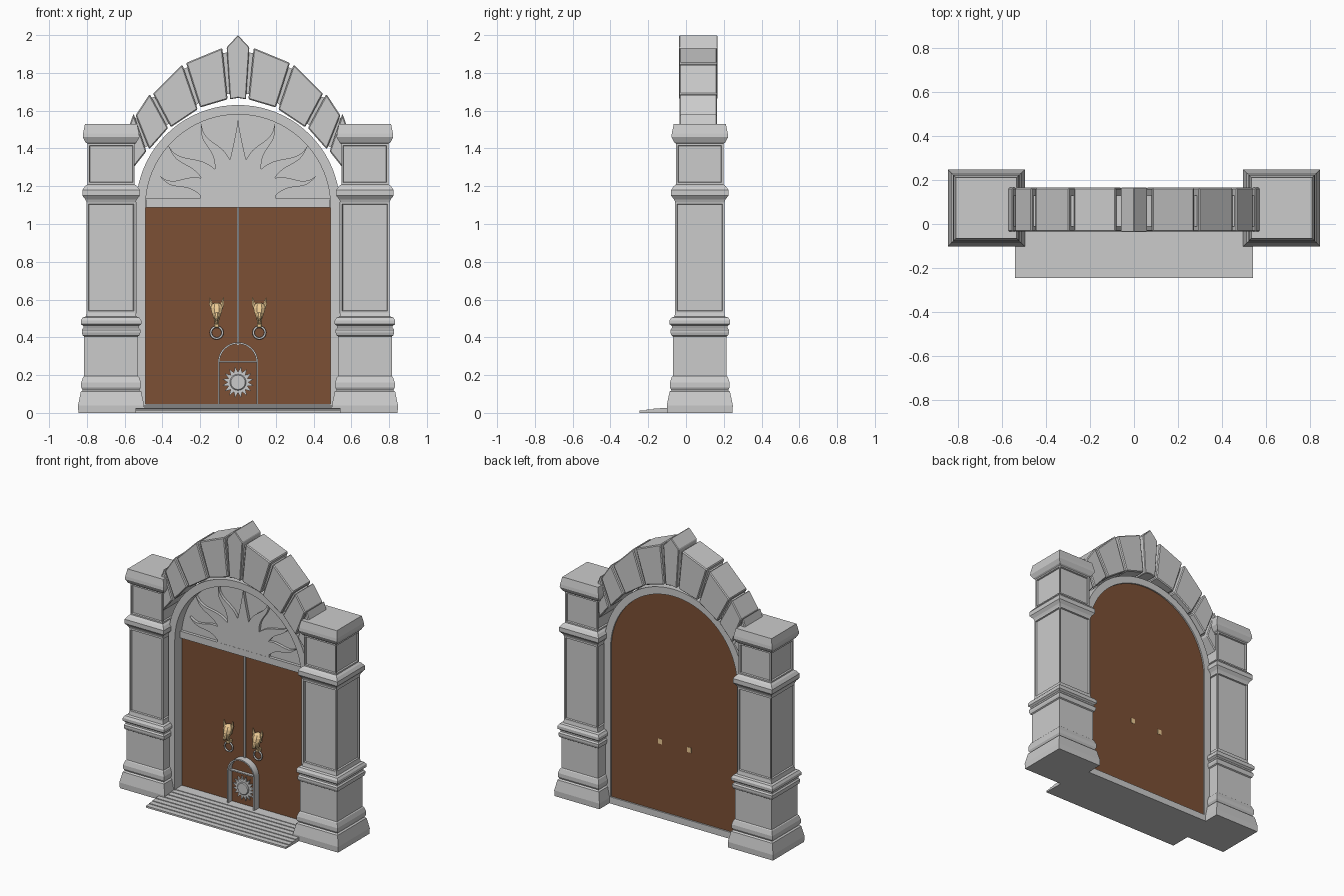
import bpy, bmesh
from math import sin, cos, pi, radians, sqrt

if "Cube" in bpy.data.objects:
    bpy.data.objects.remove(bpy.data.objects["Cube"])


def material(name, rgb):
    m = bpy.data.materials.new(name)
    m.diffuse_color = (*rgb, 1)
    m.use_nodes = True
    m.node_tree.nodes["Principled BSDF"].inputs["Base Color"].default_value = m.diffuse_color
    return m


WOOD = material("brown_wood", (0.2, 0.08, 0.035))
BRASS = material("pale_brass", (0.85, 0.6, 0.3))


def finish(name, bm, mat=None, bevel=0, smooth=False):
    bmesh.ops.recalc_face_normals(bm, faces=bm.faces)
    me = bpy.data.meshes.new(name)
    bm.to_mesh(me)
    bm.free()
    ob = bpy.data.objects.new(name, me)
    bpy.context.collection.objects.link(ob)
    if mat:
        me.materials.append(mat)
    if bevel:
        b = ob.modifiers.new("bevel", 'BEVEL')
        b.width, b.segments = bevel, 1
    if smooth:
        bpy.ops.object.select_all(action='DESELECT')
        ob.select_set(True)
        bpy.context.view_layer.objects.active = ob
        bpy.ops.object.shade_smooth_by_angle(angle=radians(30))
    return ob


def prism(name, pts, y0, y1, mat=None, bevel=0, smooth=False):
    """Extrude an (x, z) outline from y0 to y1."""
    bm = bmesh.new()
    f = bm.faces.new([bm.verts.new((x, y0, z)) for x, z in pts])
    r = bmesh.ops.extrude_face_region(bm, geom=[f])
    vs = [g for g in r["geom"] if isinstance(g, bmesh.types.BMVert)]
    bmesh.ops.translate(bm, verts=vs, vec=(0, y1 - y0, 0))
    return finish(name, bm, mat, bevel, smooth)


def rect(x0, x1, z0, z1):
    return [(x0, z0), (x1, z0), (x1, z1), (x0, z1)]


def loft(rings, sides):
    """Stack horizontal rings (cx, cy, z, rx, ry) into a closed bmesh."""
    bm = bmesh.new()
    loops = []
    for cx, cy, z, rx, ry in rings:
        a = [2 * pi * (i + 0.5) / sides for i in range(sides)]
        loops.append([bm.verts.new((cx + rx * cos(t), cy + ry * sin(t), z)) for t in a])
    for lo, hi in zip(loops, loops[1:]):
        for i in range(sides):
            j = (i + 1) % sides
            bm.faces.new((lo[i], lo[j], hi[j], hi[i]))
    bm.faces.new(loops[0])
    bm.faces.new(loops[-1])
    return bm


def arch(r, base, spring, n=40):
    """Outline of an arched opening, left foot to right foot."""
    arc = [(-r * cos(pi * i / n), spring + r * sin(pi * i / n)) for i in range(n + 1)]
    return [(-r, base)] + arc + [(r, base)]


# Pillars: square moulded profile (half width, z) with sunken panels
PILLAR = [(.173, 0), (.175, .04), (.16, .112), (.15, .12), (.158, .135), (.158, .16),
          (.148, .19), (.142, .195), (.142, .405), (.15, .41), (.155, .425), (.155, .44),
          (.147, .45), (.147, .46), (.16, .47), (.16, .49), (.15, .505), (.134, .51),
          (.13, .53), (.13, 1.115), (.136, 1.13), (.152, 1.15), (.152, 1.18),
          (.138, 1.2), (.125, 1.21), (.125, 1.425), (.135, 1.432), (.15, 1.46), (.148, 1.48),
          (.138, 1.53)]
for side in (-1, 1):
    q = sqrt(2)
    bm = loft([(side * .672, .073, z, h * q, h * q) for h, z in PILLAR], 4)
    panels = [f for f in bm.faces if abs(f.normal.z) < .1 and f.calc_center_median().z > .6
              and max(v.co.z for v in f.verts) - min(v.co.z for v in f.verts) > .2]
    bm.normal_update()
    bmesh.ops.recalc_face_normals(bm, faces=bm.faces)
    panels = [f for f in bm.faces if abs(f.normal.z) < .1 and f.calc_center_median().z > .6
              and max(v.co.z for v in f.verts) - min(v.co.z for v in f.verts) > .2]
    bmesh.ops.inset_individual(bm, faces=panels, thickness=.014)
    bmesh.ops.inset_individual(bm, faces=panels, thickness=.004, depth=-.01)
    finish("pillar", bm)

# Arch stones: outer start, outer end, inner end, inner start (right half)
KEY = [(0, 2.0), (.06, 1.935), (.042, 1.66), (0, 1.668)]
STONES = [[(.083, 1.932), (.275, 1.853), (.2, 1.617), (.055, 1.66)],
          [(.295, 1.845), (.45, 1.69), (.355, 1.512), (.213, 1.607)],
          [(.468, 1.688), (.542, 1.575), (.47, 1.395), (.37, 1.508)],
          [(.553, 1.585), (.572, 1.53), (.56, 1.29), (.485, 1.385)]]
prism("keystone", KEY[:3] + [KEY[3]] + [(-x, z) for x, z in KEY[2:0:-1]], -.037, .167, bevel=.004)


def mix(a, b, t):
    return tuple(p + (q - p) * t for p, q in zip(a, b))


for side in (-1, 1):
    chain = [KEY] + STONES
    for s in STONES:
        prism("arch_stone", [(side * x, z) for x, z in s], -.035, .165, bevel=.006)
    # recessed joints between neighbouring stones
    for a, b in zip(chain, chain[1:]):
        quad = [mix(a[1], a[2], .1), mix(b[0], b[3], .1), mix(b[3], b[0], .1), mix(a[2], a[1], .1)]
        prism("arch_joint", [(side * x, z) for x, z in quad], -.012, .13)

# Door surround, rear slab, leaves and middle strip
prism("door_surround", arch(.54, 0, 1.09) + arch(.49, 0, 1.09)[::-1], 0, .135, smooth=True)
prism("rear_slab", arch(.492, .03, 1.09), .09, .125, WOOD)
for side in (-1, 1):
    prism("door_leaf", rect(side * .005, side * .491, .04, 1.1), .08, .1, WOOD)
prism("middle_strip", rect(-.006, .006, .36, 1.1), .07, .1)

# Half-round panel above the doors with a raised sun
prism("upper_panel", arch(.491, 1.088, 1.09), .076, .1)
prism("lintel", rect(-.488, .488, 1.088, 1.135), .055, .09)
prism("sun_disc", arch(.2, 1.13, 1.135), .056, .09)


def sun_ray(angle, length, sway):
    left, right = [], []
    c, s = cos(radians(angle)), sin(radians(angle))
    for i in range(13):
        t = i / 12
        r = .17 + (length - .17) * t
        off = sway * sin(2 * pi * t) * (.4 + .6 * t)
        w = .05 * (1 - t) ** 1.2 + .001
        for side, k in ((left, off + w), (right, off - w)):
            side.append((r * c - k * s, 1.135 + r * s + k * c))
    return left + right[::-1]


prism("sun_ray", sun_ray(90, .415, 0), .056, .09)
for angle, length in ((64, .44), (37, .46), (16, .43)):
    ray = sun_ray(angle, length, .022)
    for side in (-1, 1):
        prism("sun_ray", [(side * x, z) for x, z in ray], .056, .09)

# Small arched hatch with its own frame and sunburst
prism("hatch_frame", arch(.106, .045, .268, 24) + arch(.097, .045, .268, 24)[::-1], .03, .09, smooth=True)
prism("hatch_bar", rect(-.1, .1, .266, .274), .05, .09)
prism("hatch_panel", arch(.099, .045, .268, 24), .07, .09, WOOD)
burst = [((.085 if i % 2 else .055) * cos(pi * i / 16), .162 + (.085 if i % 2 else .055) * sin(pi * i / 16))
         for i in range(32)]
prism("hatch_sunburst", burst, .06, .08)
prism("hatch_sun_centre", [(.043 * cos(pi * i / 12), .162 + .043 * sin(pi * i / 12)) for i in range(24)],
      .05, .08, bevel=.005)

# Animal-head knockers with rings
for side in (-1, 1):
    x = side * .113
    head = [(.465, .058, .010, .010), (.485, .05, .013, .016), (.505, .042, .018, .024),
            (.53, .045, .028, .03), (.555, .052, .034, .03), (.575, .056, .026, .022), (.582, .058, .012, .012)]
    finish("knocker_head", loft([(x, y, z, rx, ry) for z, y, rx, ry in head], 8), BRASS)
    snout = [(.488, .012, .006, .007), (.5, .014, .011, .014), (.525, .026, .014, .018), (.54, .04, .01, .012)]
    finish("knocker_snout", loft([(x, y, z, rx, ry) for z, y, rx, ry in snout], 8), BRASS)
    for e in (-1, 1):
        ear = [(.02, .55, .014), (.029, .575, .012), (.036, .61, .002)]
        finish("knocker_ear", loft([(x + e * dx, .055, z, r, r * .7) for dx, z, r in ear], 6), BRASS)
    prism("knocker_mount", rect(x - .016, x + .016, .515, .55), .05, .127, BRASS)
    prism("knocker_collar", rect(x - .013, x + .013, .452, .472), .045, .085, BRASS, bevel=.003)
    bpy.ops.mesh.primitive_torus_add(location=(x, .058, .425), rotation=(pi / 2, 0, 0), major_radius=.031,
                                     minor_radius=.006, major_segments=24, minor_segments=8)
    bpy.context.object.name = "knocker_ring"
    bpy.ops.object.shade_smooth_by_angle(angle=radians(60))

# Shallow steps and sill: stair profile (y, z) swept across x
stair = [(.135, 0), (-.245, 0)]
for i in range(7):
    y, z = -.245 + .036 * i, .012 + .005 * i
    stair += [(y, z), (y + .036, z)]
stair += [(.007, .046), (.135, .046)]
bm = bmesh.new()
ends = [[bm.verts.new((x, y, z)) for y, z in stair] for x in (-.542, .542)]
for e in ends:
    bm.faces.new(e)
for i in range(len(stair)):
    j = (i + 1) % len(stair)
    bm.faces.new((ends[0][i], ends[0][j], ends[1][j], ends[1][i]))
finish("steps", bm)
